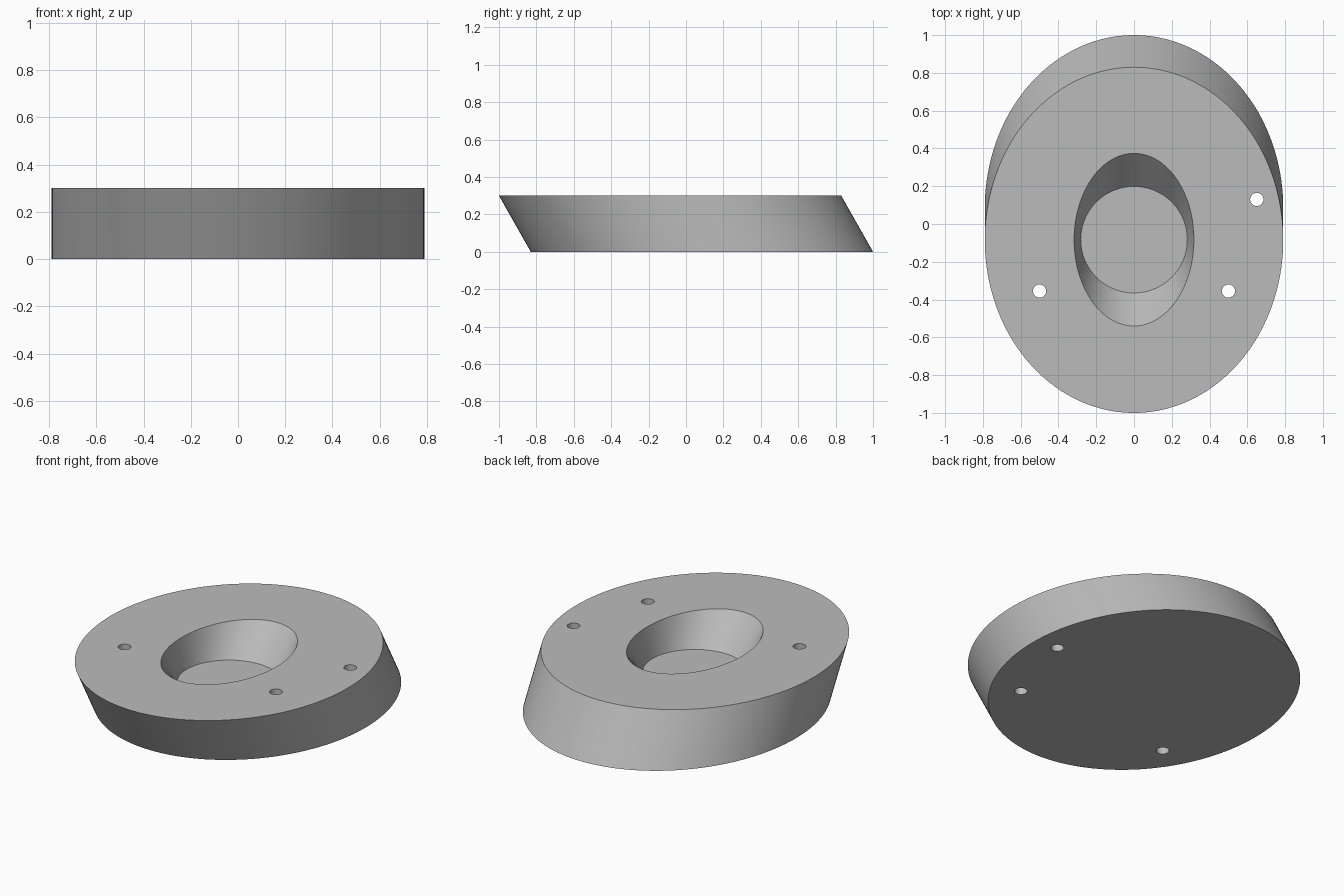
import bpy, bmesh, math

cube = bpy.data.objects.get("Cube")
if cube:
    bpy.data.objects.remove(cube, do_unlink=True)

grey = bpy.data.materials.new("plain grey")
grey.use_nodes = True
colour = (0.5, 0.5, 0.5, 1)
grey.diffuse_color = colour
grey.node_tree.nodes["Principled BSDF"].inputs["Base Color"].default_value = colour


def loft(name, lower, upper, sides):
    """Solid between two horizontal ellipses, each (x, y, z, radius x, radius y)."""
    bm = bmesh.new()
    rings = []
    for x, y, z, rx, ry in (lower, upper):
        angles = [2 * math.pi * i / sides for i in range(sides)]
        rings.append([bm.verts.new((x + rx * math.cos(a), y + ry * math.sin(a), z))
                      for a in angles])
    bm.faces.new(rings[0][::-1])
    bm.faces.new(rings[1])
    for i in range(sides):
        j = (i + 1) % sides
        bm.faces.new((rings[0][i], rings[0][j], rings[1][j], rings[1][i]))
    mesh = bpy.data.meshes.new(name)
    bm.to_mesh(mesh)
    bm.free()
    mesh.materials.append(grey)
    obj = bpy.data.objects.new(name, mesh)
    bpy.context.collection.objects.link(obj)
    return obj


HEIGHT, SHIFT = 0.3, 0.085

# Slanted oval body
body = loft("slanted_body", (0, SHIFT, 0, 0.79, 0.915),
            (0, -SHIFT, HEIGHT, 0.79, 0.915), 160)

# Blind pocket: round floor opening to an oval rim, run slightly past the top
floor_z, over = 0.12, 0.05
grow = 1 + over / (HEIGHT - floor_z)
cutters = [loft("pocket_cutter", (0, -0.083, floor_z, 0.282, 0.282),
                (0, -0.083, HEIGHT + over, 0.282 + 0.035 * grow, 0.282 + 0.175 * grow), 96)]

# Three vertical screw holes
for x, y in ((0.65, 0.13), (0.5, -0.355), (-0.5, -0.355)):
    cutters.append(loft("hole_cutter", (x, y, -0.1, 0.035, 0.035),
                        (x, y, HEIGHT + 0.1, 0.035, 0.035), 32))

# Cut the recesses into the body
bpy.context.view_layer.objects.active = body
for cutter in cutters:
    mod = body.modifiers.new("cut", "BOOLEAN")
    mod.operation = "DIFFERENCE"
    mod.solver = "EXACT"
    mod.object = cutter
    bpy.ops.object.modifier_apply(modifier=mod.name)
    bpy.data.objects.remove(cutter, do_unlink=True)

# Smooth walls with crisp rims
bpy.ops.object.select_all(action="DESELECT")
body.select_set(True)
bpy.ops.object.shade_smooth_by_angle(angle=math.radians(25))
